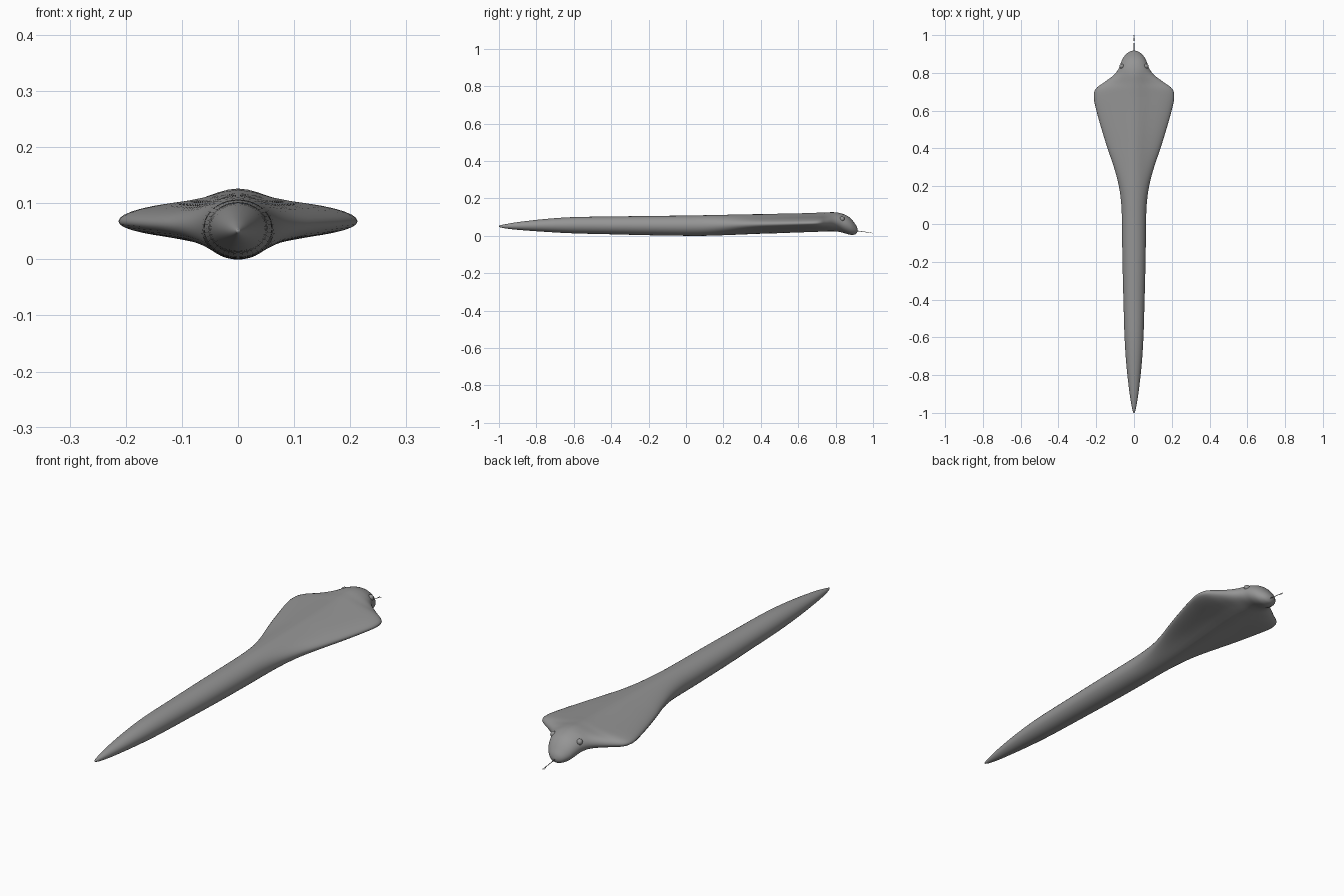
import bpy, bmesh, math
from mathutils import Vector

if "Cube" in bpy.data.objects:
    bpy.data.objects.remove(bpy.data.objects["Cube"])

def material(name, col):
    m = bpy.data.materials.new(name)
    m.diffuse_color = (*col, 1)
    m.use_nodes = True
    m.node_tree.nodes["Principled BSDF"].inputs["Base Color"].default_value = m.diffuse_color
    return m

grey = material("plain grey", (0.3, 0.3, 0.3))

def finish(bm, name):
    bmesh.ops.recalc_face_normals(bm, faces=bm.faces)
    me = bpy.data.meshes.new(name)
    bm.to_mesh(me)
    bm.free()
    me.materials.append(grey)
    for p in me.polygons:
        p.use_smooth = True
    ob = bpy.data.objects.new(name, me)
    bpy.context.collection.objects.link(ob)
    return ob

# Body stations: y, half width, top z, bottom z, hood flattening
STATIONS = [
    (-1.0, 0.003, 0.054, 0.048, 0), (-0.975, 0.010, 0.060, 0.041, 0),
    (-0.9, 0.023, 0.073, 0.032, 0), (-0.75, 0.040, 0.090, 0.021, 0),
    (-0.6, 0.050, 0.100, 0.013, 0), (-0.4, 0.056, 0.103, 0.008, 0),
    (-0.2, 0.061, 0.106, 0.003, 0), (0.0, 0.064, 0.108, 0.0, 0),
    (0.1, 0.067, 0.110, 0.0, 0.1), (0.2, 0.080, 0.112, 0.003, 0.4),
    (0.3, 0.106, 0.114, 0.007, 0.8), (0.4, 0.140, 0.116, 0.011, 1),
    (0.5, 0.171, 0.118, 0.014, 1), (0.6, 0.199, 0.120, 0.018, 1),
    (0.67, 0.213, 0.122, 0.020, 1), (0.715, 0.203, 0.124, 0.022, 1),
    (0.75, 0.158, 0.125, 0.023, 1), (0.79, 0.105, 0.126, 0.024, 0.7),
    (0.825, 0.080, 0.121, 0.020, 0.2), (0.86, 0.067, 0.108, 0.010, 0),
    (0.885, 0.054, 0.088, 0.005, 0), (0.905, 0.035, 0.062, 0.008, 0),
    (0.914, 0.020, 0.047, 0.016, 0), (0.918, 0.005, 0.034, 0.026, 0),
]

def spline(a, b, c, d, t):
    return 0.5 * (2 * b + (c - a) * t + (2 * a - 5 * b + 4 * c - d) * t * t
                  + (3 * b - a - 3 * c + d) * t ** 3)

def sample(sub=4):
    n = len(STATIONS)
    for i in range(n - 1):
        four = [STATIONS[min(max(i + k, 0), n - 1)] for k in (-1, 0, 1, 2)]
        for j in range(sub):
            yield [spline(*v, j / sub) for v in zip(*four)]
    yield STATIONS[-1]

# Lofted tail, hood and head in one skin
SIDES = 40
bm = bmesh.new()
rings = []
for y, w, top, bot, flat in sample():
    mid, half = (top + bot) / 2, (top - bot) / 2
    if flat > 0:
        mid += (0.059 - mid) * flat * 0.3
    ring = []
    for k in range(SIDES):
        a = math.tau * k / SIDES
        x, s = w * math.cos(a), math.sin(a)
        reach = (top - mid) if s > 0 else (mid - bot)
        # Spine ridge stays full height while the hood thins outward
        thin = 1 - 0.3 * flat * (1 - math.exp(-(x / 0.055) ** 2))
        ring.append(bm.verts.new((x, y, mid + reach * s * thin)))
    rings.append(ring)
for r0, r1 in zip(rings, rings[1:]):
    for k in range(SIDES):
        m = (k + 1) % SIDES
        bm.faces.new((r0[k], r0[m], r1[m], r1[k]))
bm.faces.new(rings[0])
bm.faces.new(rings[-1])
finish(bm, "snake_body")

# Eyes
for side, name in ((-1, "left_eye"), (1, "right_eye")):
    bm = bmesh.new()
    bmesh.ops.create_uvsphere(bm, u_segments=16, v_segments=10, radius=0.013)
    bmesh.ops.translate(bm, verts=bm.verts, vec=(side * 0.064, 0.835, 0.090))
    finish(bm, name)

# Thin forked tongue
def rod(bm, p, q, r):
    p, q = Vector(p), Vector(q)
    new = bmesh.ops.create_cone(bm, cap_ends=True, segments=8, radius1=r,
                                radius2=r * 0.6, depth=(q - p).length)["verts"]
    bmesh.ops.rotate(bm, verts=new,
                     matrix=(q - p).to_track_quat('Z', 'Y').to_matrix())
    bmesh.ops.translate(bm, verts=new, vec=(p + q) / 2)

bm = bmesh.new()
fork = (0, 0.97, 0.019)
rod(bm, (0, 0.90, 0.028), fork, 0.002)
for side in (-1, 1):
    rod(bm, fork, (side * 0.004, 1.0, 0.014), 0.0013)
finish(bm, "forked_tongue")
